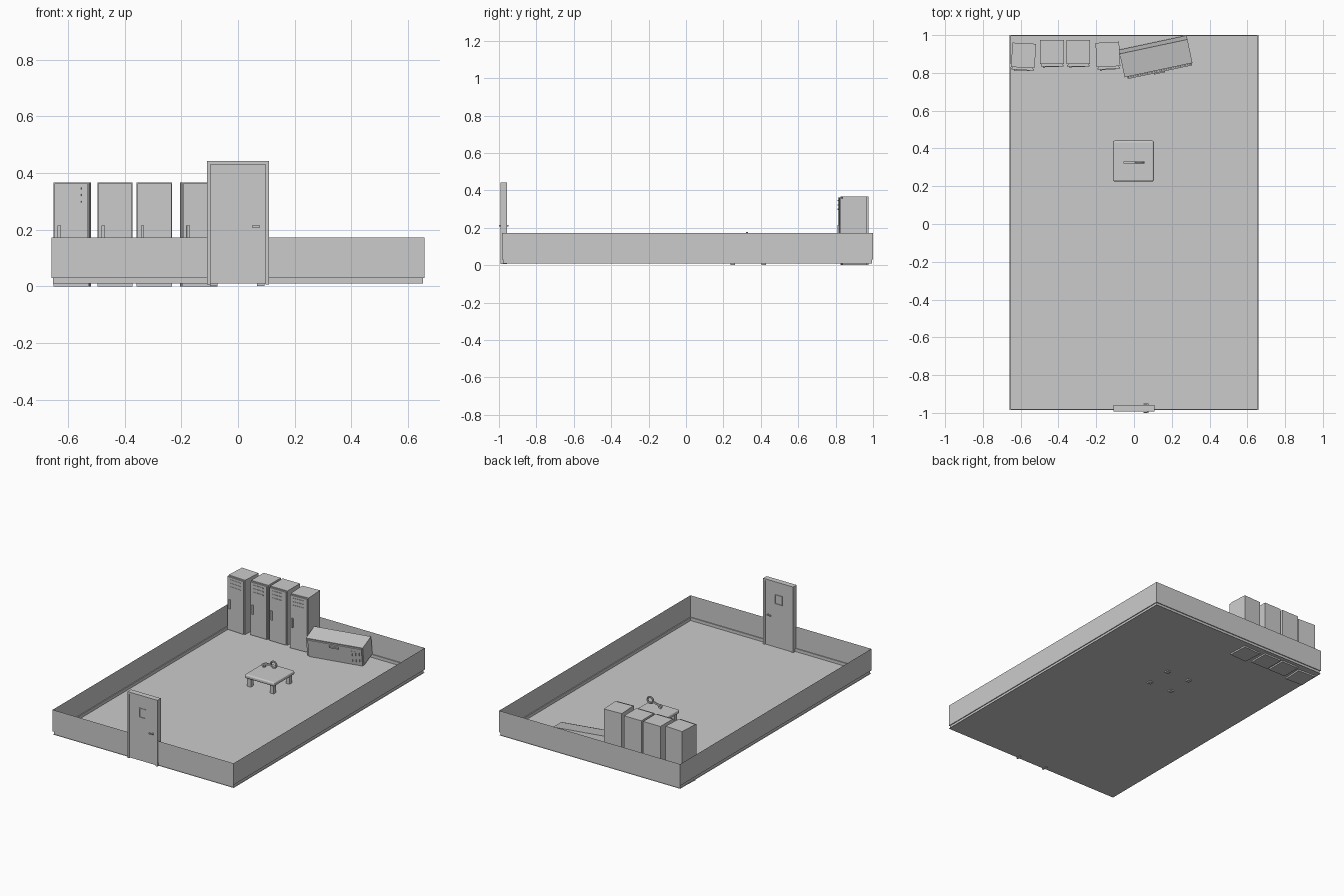
import bpy, bmesh
from math import radians
from mathutils import Matrix, Vector

if "Cube" in bpy.data.objects:
    bpy.data.objects.remove(bpy.data.objects["Cube"])


def finish(name, bm, matrix=None):
    mesh = bpy.data.meshes.new(name)
    bm.to_mesh(mesh)
    bm.free()
    ob = bpy.data.objects.new(name, mesh)
    bpy.context.collection.objects.link(ob)
    if matrix is not None:
        ob.matrix_world = matrix
    return ob


def boxes(name, ranges, matrix=None, bevel=0, segments=1):
    """One object made of boxes given as (x0, x1, y0, y1, z0, z1)."""
    bm = bmesh.new()
    for x0, x1, y0, y1, z0, z1 in ranges:
        m = Matrix.Translation(((x0 + x1) / 2, (y0 + y1) / 2, (z0 + z1) / 2))
        m = m @ Matrix.Diagonal((x1 - x0, y1 - y0, z1 - z0, 1))
        bmesh.ops.create_cube(bm, size=1, matrix=m)
    if bevel:
        bmesh.ops.bevel(bm, geom=bm.edges[:], offset=bevel, segments=segments,
                        profile=0.5, affect='EDGES')
    return finish(name, bm, matrix)


# Room outline
X, Y0, Y1, DOOR = 0.658, -0.985, 1.0, 0.105
FLOOR, BASE, TOP, INSET = 0.01, 0.03, 0.172, 0.006

# Floor sheet
bm = bmesh.new()
bm.faces.new([bm.verts.new(p) for p in
              ((-X, Y0, FLOOR), (X, Y0, FLOOR), (X, Y1, FLOOR), (-X, Y1, FLOOR))])
finish("floor", bm)

# Thin walls with a baseboard step, open at the doorway
bm = bmesh.new()
path = [(DOOR, Y0, 0, 1), (X, Y0, -1, 1), (X, Y1, -1, -1),
        (-X, Y1, 1, -1), (-X, Y0, 1, 1), (-DOOR, Y0, 0, 1)]
profile = [(INSET, FLOOR), (INSET, BASE), (0, BASE), (0, TOP)]
rows = [[bm.verts.new((x + dx * i, y + dy * i, z)) for i, z in profile]
        for x, y, dx, dy in path]
for a, b in zip(rows, rows[1:]):
    for k in range(len(profile) - 1):
        bm.faces.new((a[k], b[k], b[k + 1], a[k + 1]))
finish("walls", bm)

# Door frame, leaf, window surround and handles on both sides
W, DB, DF = 0.109, -0.957, -0.993
boxes("door_frame", [(-W, -W + 0.012, DF, DB, 0.006, 0.442),
                     (W - 0.012, W, DF, DB, 0.006, 0.442),
                     (-W + 0.012, W - 0.012, DF, DB, 0.43, 0.442)])
boxes("door_leaf", [(-0.097, 0.097, DF + 0.006, DB - 0.006, 0.01, 0.43)])
trim, lever = [], []
for face, out in ((DF + 0.006, -1), (DB - 0.006, 1)):
    def span(d0, d1):
        return sorted((face + out * d0, face + out * d1))
    t = span(-0.002, 0.004)
    trim += [(-0.027, -0.023, *t, 0.293, 0.355), (0.023, 0.027, *t, 0.293, 0.355),
             (-0.023, 0.023, *t, 0.293, 0.297), (-0.023, 0.023, *t, 0.351, 0.355)]
    lever += [(0.07, 0.078, *span(-0.002, 0.009), 0.207, 0.215),
              (0.05, 0.078, *span(0.008, 0.013), 0.207, 0.215)]
boxes("door_window_trim", trim)
boxes("door_handles", lever)

# Lockers: body, recessed neck, door leaf, three louvres and a pull
H, HW = 0.367, 0.0625


def locker(name, matrix):
    boxes(name + "_body", [(-HW, HW, -0.062, 0.067, 0, H),
                           (-HW + 0.008, HW - 0.008, -0.068, -0.062, 0.02, H - 0.01)], matrix)
    boxes(name + "_door", [(-HW + 0.003, HW - 0.003, -0.075, -0.067, 0.015, H - 0.004)], matrix)
    boxes(name + "_louvres", [(-0.036, 0.036, -0.078, -0.074, z, z + 0.006)
                              for z in (0.296, 0.319, 0.342)], matrix)
    boxes(name + "_pull", [(-0.047, -0.036, -0.083, -0.074, 0.155, 0.215)], matrix)


for i, (x, y, turn) in enumerate([(-0.585, 0.89, -3), (-0.434, 0.908, 0),
                                  (-0.295, 0.908, 0), (-0.138, 0.895, 3)]):
    locker(f"locker_{i + 1}", Matrix.Translation((x, y, 0))
           @ Matrix.Rotation(radians(turn), 4, 'Z'))

# Toppled locker lying on its side, tipped forward
locker("toppled_locker", Matrix.Translation((0.115, 0.885, 0.083))
       @ Matrix.Rotation(radians(12), 4, 'Z') @ Matrix.Rotation(radians(10), 4, 'X')
       @ Matrix.Rotation(radians(90), 4, 'Y') @ Matrix.Translation((0, 0, -H / 2)))

# Low square table
at = Matrix.Translation((-0.003, 0.333, 0))
boxes("table_top", [(-0.108, 0.108, -0.108, 0.108, 0.064, 0.09)], at, 0.009, 3)
boxes("table_legs", [(x - 0.013, x + 0.013, y - 0.013, y + 0.013, 0.002, 0.068)
                     for x in (-0.083, 0.083) for y in (-0.083, 0.083)], at)

# Key hovering over the table: ring bow, shaft and teeth
key = Matrix.Translation((0.031, 0.326, 0.152)) @ Matrix.Rotation(radians(-15), 4, 'Y')
bpy.ops.mesh.primitive_torus_add(major_radius=0.02, minor_radius=0.006,
                                 major_segments=24, minor_segments=8)
bow = bpy.context.object
bow.name = "key_bow"
bow.matrix_world = key @ Matrix.Rotation(radians(90), 4, 'X')
bpy.ops.object.shade_smooth_by_angle()
boxes("key_shaft", [(-0.088, -0.018, -0.005, 0.005, -0.005, 0.005),
                    (-0.086, -0.077, -0.004, 0.004, -0.018, -0.004),
                    (-0.071, -0.062, -0.004, 0.004, -0.015, -0.004)], key)
